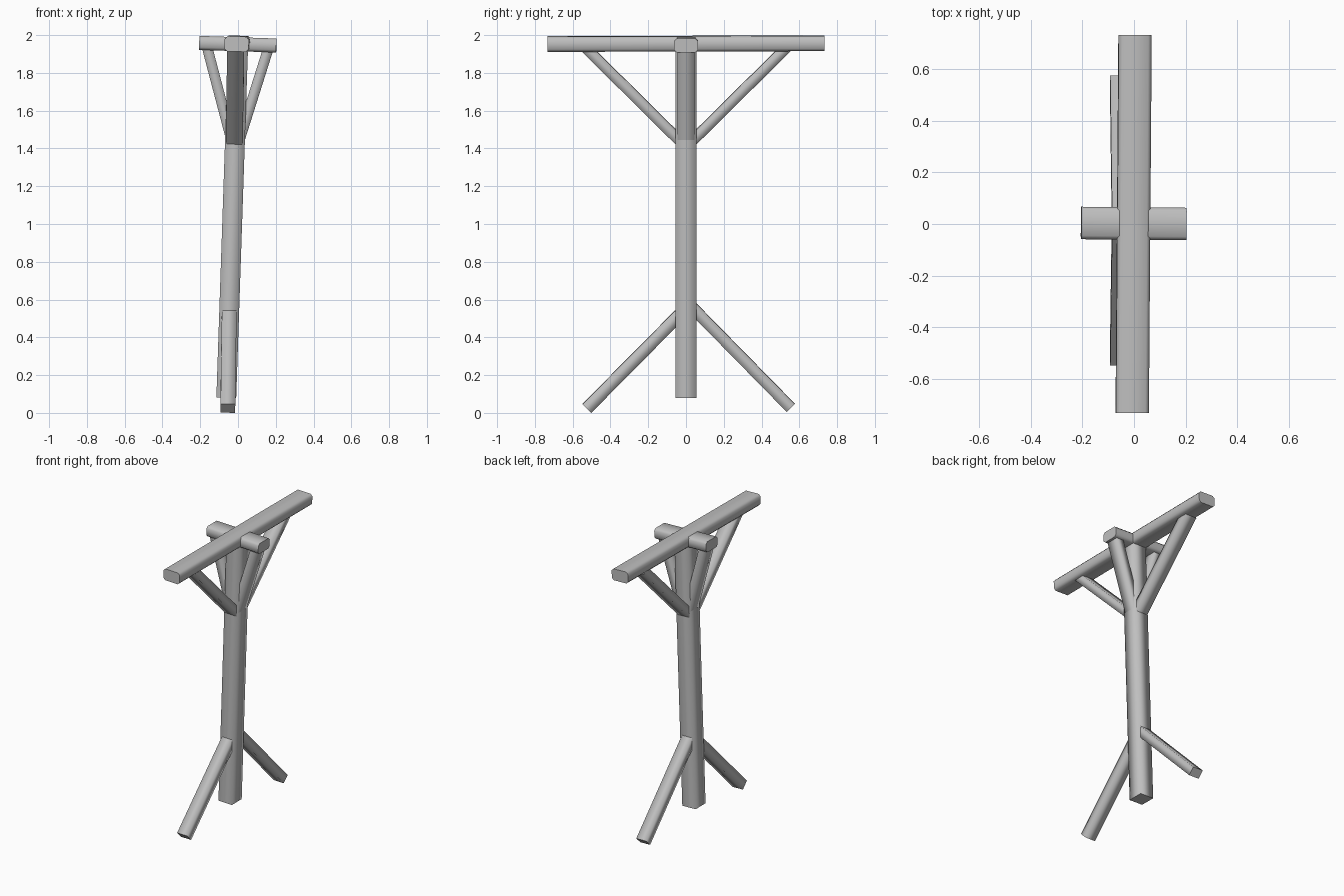
import bpy, bmesh, math
from mathutils import Vector

if "Cube" in bpy.data.objects:
    bpy.data.objects.remove(bpy.data.objects["Cube"])

grey = bpy.data.materials.new("plain grey")
grey.diffuse_color = (0.52, 0.52, 0.52, 1)
grey.use_nodes = True
grey.node_tree.nodes["Principled BSDF"].inputs["Base Color"].default_value = grey.diffuse_color


def timber(name, a, b, side, w, d, chamfer=0.0):
    """Timber from a to b; w is measured along the side direction, d across it."""
    a, b = Vector(a), Vector(b)
    axis = (b - a).normalized()
    u = Vector(side)
    u = (u - axis * u.dot(axis)).normalized()
    v = axis.cross(u)
    c = chamfer
    section = []
    for sx, sy in ((1, 1), (-1, 1), (-1, -1), (1, -1)):
        x, y = sx * w / 2, sy * d / 2
        if c:
            pair = [(x, y - sy * c), (x - sx * c, y)]
            section += pair if sx * sy > 0 else pair[::-1]
        else:
            section.append((x, y))
    bm = bmesh.new()
    ends = [[bm.verts.new(p + u * x + v * y) for x, y in section] for p in (a, b)]
    n = len(section)
    for i in range(n):
        j = (i + 1) % n
        bm.faces.new((ends[0][i], ends[0][j], ends[1][j], ends[1][i])).smooth = True
    # flat end caps with sharp rims, soft long edges
    for ring in (ends[0][::-1], ends[1]):
        cap = bm.faces.new(ring)
        for e in cap.edges:
            e.smooth = False
    bmesh.ops.recalc_face_normals(bm, faces=bm.faces)
    me = bpy.data.meshes.new(name)
    bm.to_mesh(me)
    bm.free()
    me.materials.append(grey)
    ob = bpy.data.objects.new(name, me)
    bpy.context.collection.objects.link(ob)
    return ob


lean = math.radians(2)
tilted_x = (math.cos(lean), 0, -math.sin(lean))

# leaning post
timber("post", (-0.062, 0, 0.083), (0.001, 0, 1.95), (0, 1, 0), 0.11, 0.105)

# long and short top beams
timber("long_beam", (-0.007, -0.733, 1.956), (0.004, 0.733, 1.96), tilted_x, 0.128, 0.08, 0.014)
timber("short_beam", (-0.205, 0.004, 1.962), (0.203, 0, 1.948), (0, 1, 0), 0.126, 0.074, 0.014)

# braces under the long beam
for s, label in ((-1, "front"), (1, "back")):
    timber("long_beam_brace_" + label, (-0.019, s * 0.035, 1.445),
           (-0.012, s * 0.535, 1.94), tilted_x, 0.09, 0.056)

# braces under the short beam
timber("short_beam_brace_left", (-0.03, 0, 1.43), (-0.164, 0, 1.94), (0, 1, 0), 0.09, 0.055)
timber("short_beam_brace_right", (0.002, 0, 1.43), (0.163, 0, 1.94), (0, 1, 0), 0.09, 0.055)

# foot braces
timber("foot_brace_front", (-0.047, -0.035, 0.522), (-0.054, -0.525, 0.027), tilted_x, 0.078, 0.065)
timber("foot_brace_back", (-0.047, 0.035, 0.56), (-0.054, 0.555, 0.03), tilted_x, 0.078, 0.06)

# settle the lowest point on the ground
bpy.context.view_layer.update()
low = min(v.co.z for o in bpy.data.objects for v in o.data.vertices)
for o in bpy.data.objects:
    o.location.z -= low
